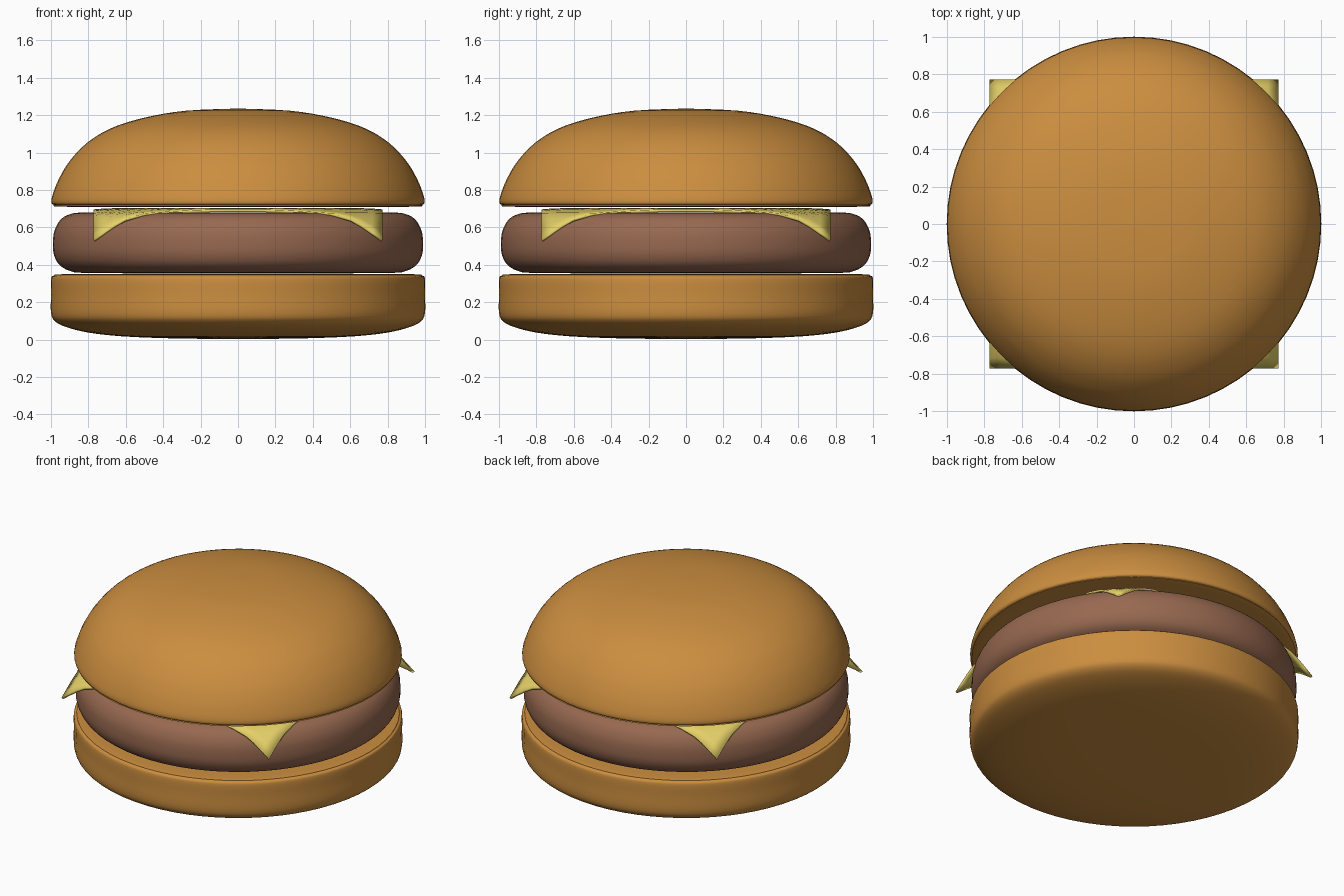
import bpy, bmesh, math

if "Cube" in bpy.data.objects:
    bpy.data.objects.remove(bpy.data.objects["Cube"])


def material(name, rgb):
    m = bpy.data.materials.new(name)
    m.diffuse_color = (*rgb, 1)
    m.use_nodes = True
    m.node_tree.nodes["Principled BSDF"].inputs["Base Color"].default_value = m.diffuse_color
    return m


def smooth_path(pts, steps=4):
    """Catmull-Rom curve through the profile points."""
    out = []
    for i in range(len(pts) - 1):
        p = [pts[max(i - 1, 0)], pts[i], pts[i + 1], pts[min(i + 2, len(pts) - 1)]]
        for s in range(steps):
            t = s / steps
            out.append(tuple(0.5 * (2 * b + (c - a) * t + (2 * a - 5 * b + 4 * c - d) * t * t
                                    + (3 * b - a - 3 * c + d) * t ** 3)
                             for a, b, c, d in zip(*p)))
    return out + [pts[-1]]


def finish(name, bm, mat, angle):
    bmesh.ops.recalc_face_normals(bm, faces=bm.faces)
    me = bpy.data.meshes.new(name)
    bm.to_mesh(me)
    bm.free()
    me.materials.append(mat)
    ob = bpy.data.objects.new(name, me)
    bpy.context.collection.objects.link(ob)
    bpy.context.view_layer.objects.active = ob
    ob.select_set(True)
    bpy.ops.object.shade_smooth_by_angle(angle=math.radians(angle))
    ob.select_set(False)
    return ob


def lathe(name, profile, mat, sides=64):
    bm = bmesh.new()
    verts = [bm.verts.new((r, 0, z)) for r, z in smooth_path(profile)]
    edges = [bm.edges.new(pair) for pair in zip(verts, verts[1:])]
    bmesh.ops.spin(bm, geom=verts + edges, cent=(0, 0, 0), axis=(0, 0, 1),
                   angle=math.tau, steps=sides, use_duplicate=False)
    bmesh.ops.remove_doubles(bm, verts=bm.verts, dist=1e-4)
    return finish(name, bm, mat, 60)


bread = material("bread", (0.60, 0.27, 0.05))
meat = material("meat", (0.31, 0.14, 0.08))
cheese = material("cheese", (0.78, 0.63, 0.14))

# Bottom bun: rounded underside, straight wall, tight top edge
lathe("bottom_bun", [(0, 0.003), (0.35, 0.007), (0.62, 0.018), (0.8, 0.038), (0.92, 0.068),
                     (0.98, 0.1), (1, 0.145), (1, 0.24), (1, 0.325), (0.985, 0.342),
                     (0.94, 0.35), (0.6, 0.352), (0, 0.352)], bread)

# Patty: fat rounded disc
lathe("patty", [(0, 0.355), (0.5, 0.355), (0.82, 0.357), (0.9, 0.368), (0.955, 0.4),
                (0.983, 0.45), (0.99, 0.51), (0.982, 0.58), (0.95, 0.64), (0.9, 0.67),
                (0.82, 0.68), (0.5, 0.681), (0, 0.681)], meat)

# Top bun: dome with flat underside
lathe("top_bun", [(0, 0.71), (0.5, 0.71), (0.94, 0.711), (0.985, 0.72), (0.998, 0.738),
                  (0.988, 0.785), (0.955, 0.865), (0.9, 0.955), (0.81, 1.05), (0.68, 1.13),
                  (0.5, 1.187), (0.28, 1.224), (0, 1.236)], bread)

# Cheese slice: square sheet whose corners droop over the patty
DROOP = [(0, 0.703), (0.7, 0.703), (0.79, 0.695), (0.92, 0.676), (0.99, 0.64), (1.1, 0.525)]


def droop(r):
    for (r0, z0), (r1, z1) in zip(DROOP, DROOP[1:]):
        if r <= r1:
            return z0 + (z1 - z0) * (r - r0) / (r1 - r0)
    return DROOP[-1][1]


bm = bmesh.new()
bmesh.ops.create_grid(bm, x_segments=28, y_segments=28, size=0.772)
for v in bm.verts:
    v.co.z = droop(math.hypot(v.co.x, v.co.y))
slice_ob = finish("cheese_slice", bm, cheese, 40)
mod = slice_ob.modifiers.new("thickness", 'SOLIDIFY')
mod.thickness = 0.014
mod.offset = -1
